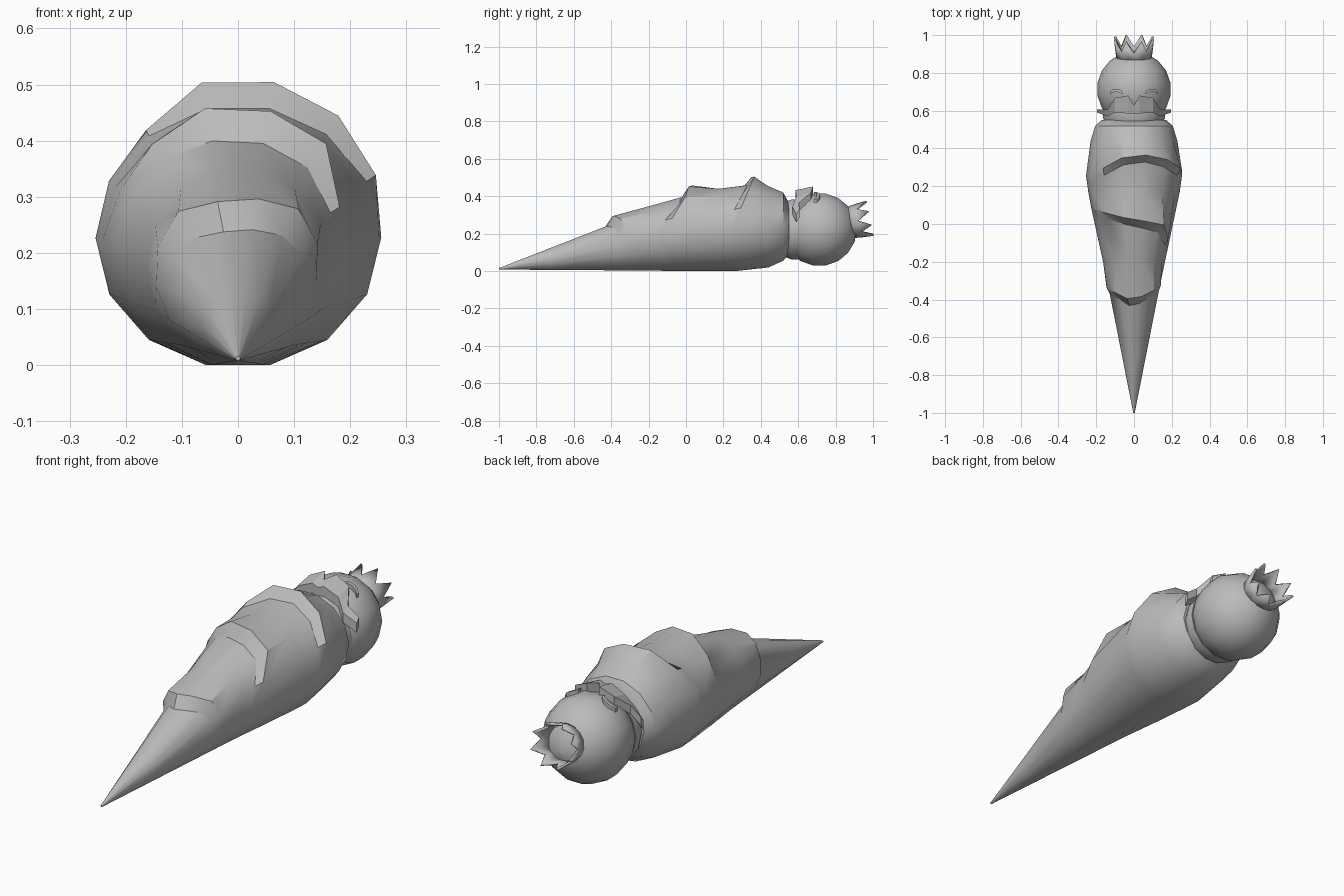
import bpy, bmesh, math
from mathutils import Vector, Matrix

if "Cube" in bpy.data.objects:
    bpy.data.objects.remove(bpy.data.objects["Cube"])

grey = bpy.data.materials.new("plain_grey")
grey.diffuse_color = (0.5, 0.5, 0.5, 1)
grey.use_nodes = True
grey.node_tree.nodes["Principled BSDF"].inputs["Base Color"].default_value = grey.diffuse_color


def make(name, verts, faces, angle=30):
    me = bpy.data.meshes.new(name)
    me.from_pydata(verts, [], faces)
    bm = bmesh.new()
    bm.from_mesh(me)
    bmesh.ops.remove_doubles(bm, verts=bm.verts, dist=1e-5)
    bmesh.ops.recalc_face_normals(bm, faces=bm.faces)
    bm.to_mesh(me)
    bm.free()
    me.materials.append(grey)
    ob = bpy.data.objects.new(name, me)
    bpy.context.collection.objects.link(ob)
    bpy.ops.object.select_all(action='DESELECT')
    ob.select_set(True)
    bpy.context.view_layer.objects.active = ob
    bpy.ops.object.shade_smooth_by_angle(angle=math.radians(angle))
    return ob


def loft(rings):
    """Verts and faces of a capped tube through equal closed rings."""
    n = len(rings[0])
    verts = [p for r in rings for p in r]
    faces = [(i * n + k, i * n + (k + 1) % n, (i + 1) * n + (k + 1) % n, (i + 1) * n + k)
             for i in range(len(rings) - 1) for k in range(n)]
    faces += [tuple(range(n)), tuple(range(len(verts) - n, len(verts)))]
    return verts, faces


# Swaddled body: 14-sided loft along y. Profile rows are y, half width, bottom, top
N = 14
PROFILE = [(-1, .004, .008, .016), (-.4, .122, .004, .25), (-.16, .172, .002, .365),
           (0, .208, 0, .40), (.14, .238, 0, .435), (.27, .256, 0, .455), (.42, .236, .01, .462),
           (.52, .205, .055, .42), (.55, .17, .09, .365)]


def profile(y):
    for a, b in zip(PROFILE, PROFILE[1:]):
        if y <= b[0]:
            t = max(0, (y - a[0]) / (b[0] - a[0]))
            return [p + (q - p) * t for p, q in zip(a, b)][1:]
    return PROFILE[-1][1:]


def body_point(k, y, lift=0):
    a = 2 * math.pi * k / N
    w, lo, hi = profile(y)
    half = (hi - lo) / 2
    return ((w + lift) * math.cos(a), y, (lo + hi) / 2 + (half / .975 + lift) * math.sin(a))


# Cloth folds: y and raised height at the eight upper corners, right side to left
FOLDS = [
    ([-.33, -.34, -.365, -.40, -.41, -.375, -.36, -.35], [0, .02, .04, .04, .04, .04, .025, .01]),
    ([-.14, -.09, -.02, .0, .02, .045, .065, .08], [0, .01, .045, .05, .05, .025, .01, 0]),
    ([.26, .28, .325, .35, .335, .28, .25, .24], [0, .02, .04, .046, .046, .01, 0, 0]),
]


def fold_rings(ys, lifts):
    low, high = [], []
    for k in range(N):
        if k < 8:
            y, h = ys[k], lifts[k]
        else:
            t = (k - 7) / 7
            y, h = ys[7] + (ys[0] - ys[7]) * t, 0
        low.append(body_point(k, y - .022))
        high.append(body_point(k, y + .015, h))
    return low, high


def ring(y):
    return [body_point(k, y) for k in range(N)]


rings = [ring(-1), ring(-.7), *fold_rings(*FOLDS[0]), ring(-.2), *fold_rings(*FOLDS[1]),
         ring(.17), *fold_rings(*FOLDS[2]), ring(.44), ring(.52), ring(.55)]
make("swaddled_body", *loft(rings))

# Round head with its poles along y
R, HEAD = .2, Vector((0, .713, .222))
head_rings = []
for i in range(10):
    a = math.pi * min(max(i / 9, .01), .99)
    head_rings.append([(HEAD.x + R * .98 * math.sin(a) * math.cos(2 * math.pi * k / N),
                        HEAD.y - R * math.cos(a),
                        HEAD.z + R * math.sin(a) * math.sin(2 * math.pi * k / N))
                       for k in range(N)])
make("head", *loft(head_rings))

# Crown: flared open band with eight points, tilted on the back of the head
verts, faces = [], []
for k in range(16):
    a = 2 * math.pi * (k + 1) / 16
    tip = k % 2 == 0
    for r, h in ((.078, -.03), (.102 if tip else .088, .098 if tip else .035)):
        verts.append((r * math.cos(a), h, r * .9 * math.sin(a)))
    j = (k + 1) % 16
    faces.append((2 * k, 2 * j, 2 * j + 1, 2 * k + 1))
tilt = Matrix.Translation((0, .889, .262)) @ Matrix.Rotation(math.radians(12), 4, 'X')
crown = make("crown", [tilt @ Vector(v) for v in verts], faces, 20)
mod = crown.modifiers.new("thickness", 'SOLIDIFY')
mod.thickness = .012

# Moustache: rows are x, front y, back y, top z; mirrored to both sides
HALF = [(0, .585, .63, .44), (.03, .585, .68, .452), (.10, .59, .668, .42),
        (.14, .57, .605, .365), (.195, .59, .606, .325)]
rows = [(-x, a, b, z) for x, a, b, z in HALF[:0:-1]] + HALF
sections = [[(x, a, z - .065), (x, b, z - .04), (x, b, z), (x, a, z - .02)] for x, a, b, z in rows]
make("moustache", *loft(sections), 20)

# Closed eyes: thin curved bars lying on the head
for side, name in ((-1, "left_eye"), (1, "right_eye")):
    secs = []
    for x, y in ((.06, .692), (.075, .704), (.095, .708), (.115, .704), (.128, .692)):
        z = HEAD.z + math.sqrt(R * R - x * x - (y - HEAD.y) ** 2)
        secs.append([(side * x, y - .008, z - .012), (side * x, y + .008, z - .012),
                     (side * x, y + .008, z + .010), (side * x, y - .008, z + .010)])
    make(name, *loft(secs), 20)

# Collar joining the head to the wrap
collar = [[(r * math.cos(2 * math.pi * k / N), y, .222 + r * math.sin(2 * math.pi * k / N))
           for k in range(N)] for y, r in ((.53, .15), (.565, .165), (.60, .165))]
make("collar", *loft(collar))
